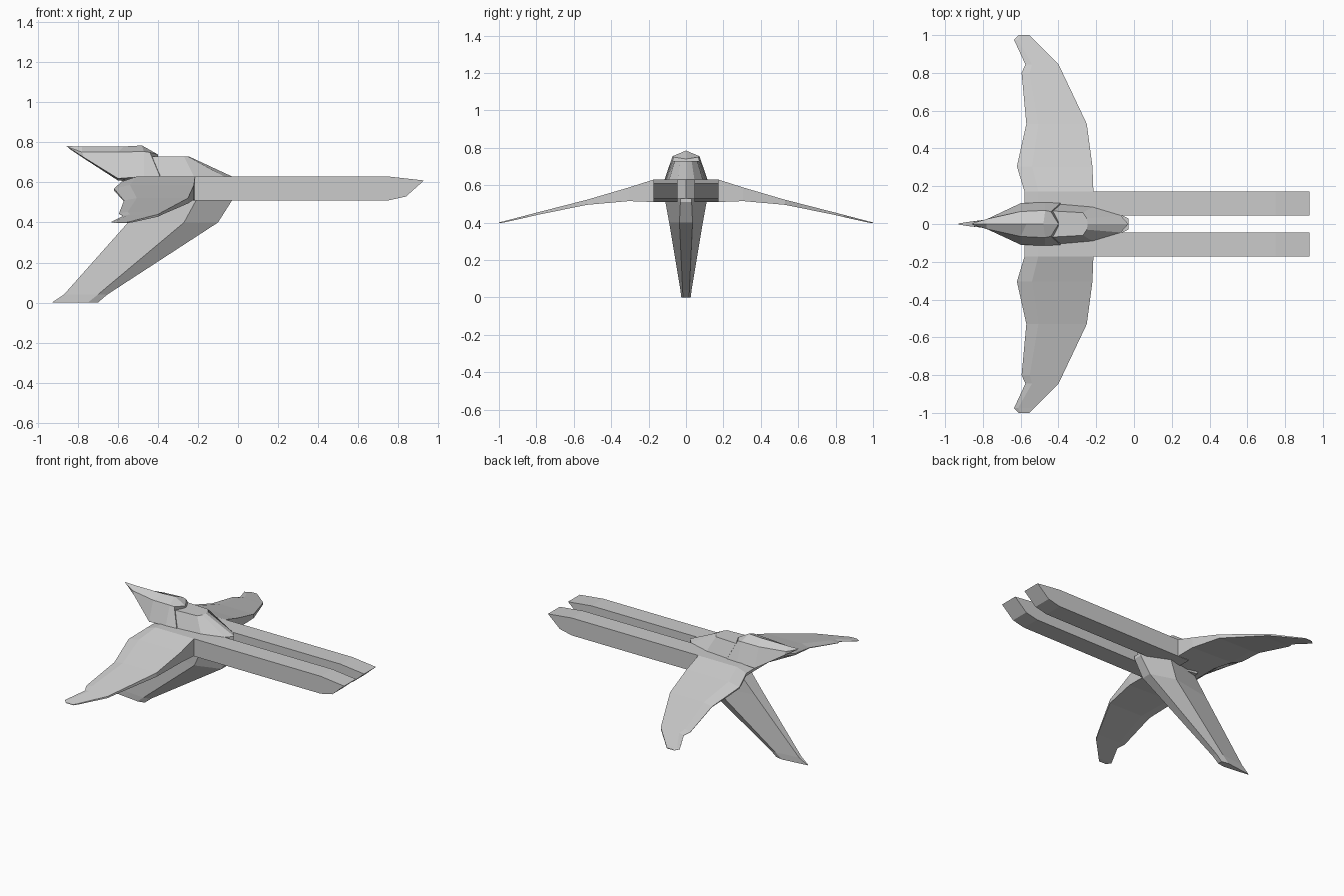
import bpy, bmesh


def loft(name, rings):
    """Skin equal-sized closed rings of points and cap both ends."""
    bm = bmesh.new()
    vs = [[bm.verts.new(p) for p in r] for r in rings]
    n = len(rings[0])
    for a, b in zip(vs, vs[1:]):
        for i in range(n):
            j = (i + 1) % n
            bm.faces.new((a[i], a[j], b[j], b[i]))
    bm.faces.new(vs[0][::-1])
    bm.faces.new(vs[-1])
    bmesh.ops.remove_doubles(bm, verts=bm.verts, dist=0.0005)
    bmesh.ops.recalc_face_normals(bm, faces=bm.faces)
    me = bpy.data.meshes.new(name)
    bm.to_mesh(me)
    bm.free()
    ob = bpy.data.objects.new(name, me)
    bpy.context.collection.objects.link(ob)
    return ob


def both_sides(half):
    """Complete a half ring (+y points) with its mirror image."""
    return half + [(x, -y, z) for x, y, z in reversed(half) if abs(y) > 1e-6]


# Twin forward prongs with bevelled tips
prong = [(-0.3, 0.63), (0.75, 0.63), (0.93, 0.61), (0.84, 0.53), (0.75, 0.51), (-0.3, 0.51)]
for side, s in (("left", 1), ("right", -1)):
    loft(side + "_prong", [[(x, s * y, z) for x, z in prong] for y in (0.045, 0.173)])

# Drooping swept wings: y, front x, back x, front top z, front bottom z, back z
stations = [
    (0.173, -0.215, -0.58, 0.63, 0.51, 0.605),
    (0.305, -0.22, -0.62, 0.588, 0.515, 0.57),
    (0.53, -0.25, -0.57, 0.522, 0.495, 0.51),
    (0.80, -0.378, -0.595, 0.453, 0.440, 0.445),
    (0.845, -0.40, -0.575, 0.441, 0.429, 0.433),
    (0.975, -0.53, -0.635, 0.407, 0.400, 0.403),
    (1.0, -0.555, -0.61, 0.401, 0.397, 0.398),
]


def wing_ring(st, s):
    y, f, b, zt, zb, zr = st
    t = (zt - zb) * 0.15
    m = f + (b - f) * 0.8
    return [(f, s * y, zt), (m, s * y, zt), (b, s * y, zr),
            (b, s * y, zr - t), (m, s * y, zb + t), (f, s * y, zb)]


loft("wings", [wing_ring(s, -1) for s in reversed(stations)] + [wing_ring(s, 1) for s in stations])

# Central nose and canopy, stacked upwards
loft("nose_canopy", [
    both_sides([(-0.03, 0, 0.51), (-0.07, 0.045, 0.51), (-0.22, 0.045, 0.51), (-0.45, 0.08, 0.51)]),
    both_sides([(-0.03, 0, 0.63), (-0.07, 0.045, 0.63), (-0.22, 0.09, 0.63), (-0.45, 0.11, 0.63)]),
    both_sides([(-0.245, 0, 0.73), (-0.25, 0.03, 0.73), (-0.27, 0.06, 0.73), (-0.45, 0.07, 0.73)]),
])

# Rear crest tapering to a raised tail point
loft("tail_crest", [
    both_sides([(-0.40, 0, 0.74), (-0.44, 0.065, 0.75), (-0.39, 0.11, 0.63), (-0.42, 0, 0.60)]),
    both_sides([(-0.48, 0, 0.785), (-0.47, 0.072, 0.755), (-0.47, 0.115, 0.63), (-0.47, 0, 0.60)]),
    both_sides([(-0.57, 0, 0.78), (-0.60, 0.066, 0.752), (-0.60, 0.11, 0.62), (-0.60, 0, 0.61)]),
    both_sides([(-0.78, 0, 0.78), (-0.78, 0.026, 0.752), (-0.77, 0.03, 0.725), (-0.77, 0, 0.72)]),
    both_sides([(-0.86, 0, 0.782), (-0.85, 0.006, 0.777), (-0.84, 0.005, 0.77), (-0.84, 0, 0.767)]),
])

# Swept lower fin: z, then x and half width at front, middle and back
fin = [
    (0.53, -0.03, 0.03, -0.20, 0.115, -0.44, 0.05),
    (0.51, -0.03, 0.03, -0.21, 0.11, -0.455, 0.05),
    (0.40, -0.10, 0.035, -0.27, 0.09, -0.55, 0.04),
    (0.04, -0.653, 0.018, -0.70, 0.03, -0.87, 0.012),
    (0.0, -0.70, 0.016, -0.75, 0.025, -0.93, 0.003),
]
loft("lower_fin", [both_sides([(a, wa, z), (b, wb, z), (c, wc, z)])
                   for z, a, wa, b, wb, c, wc in fin])
